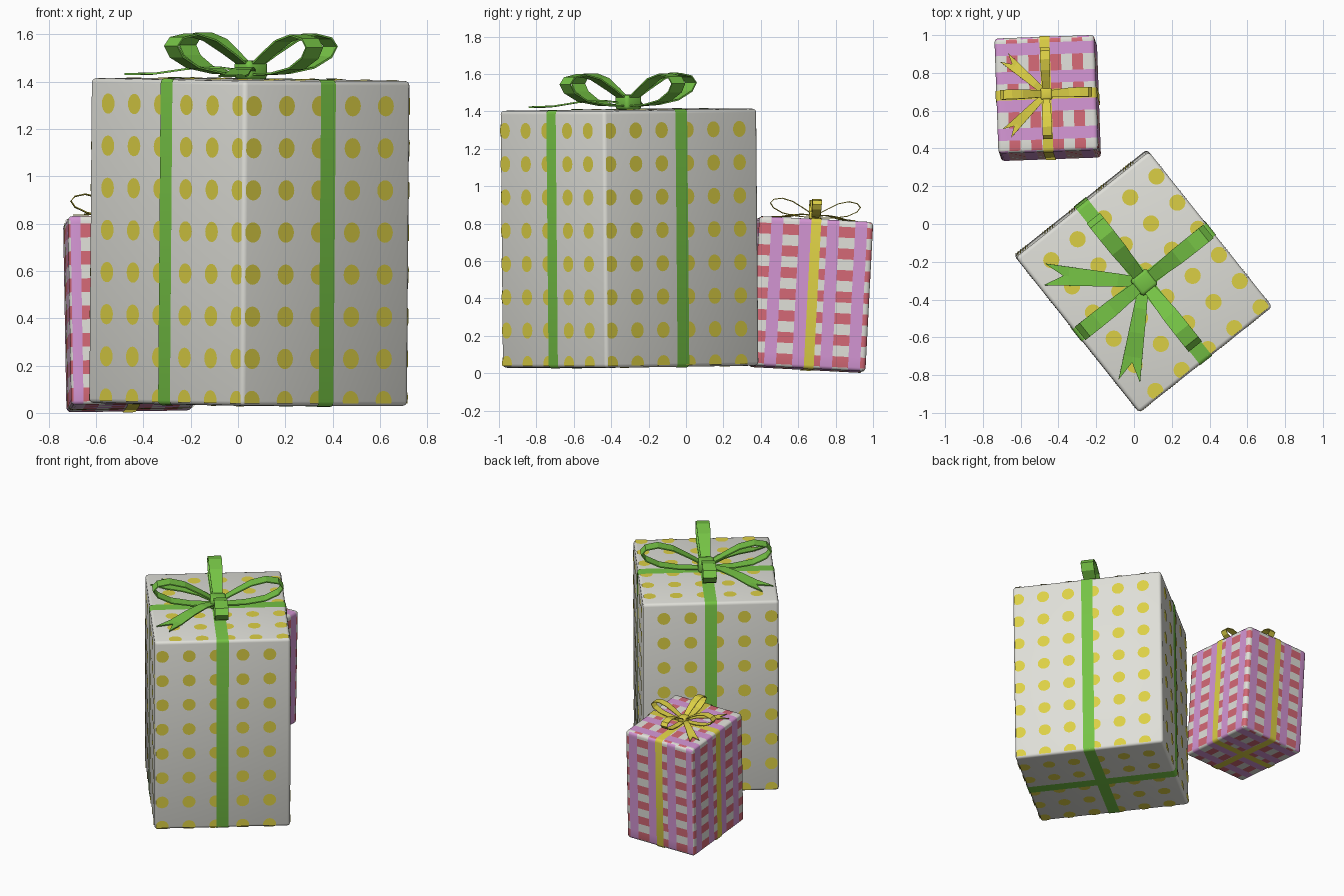
import bpy, bmesh, math
from mathutils import Matrix, Vector

if "Cube" in bpy.data.objects:
    bpy.data.objects.remove(bpy.data.objects["Cube"])


def material(name, r, g, b):
    m = bpy.data.materials.new(name)
    m.diffuse_color = (r, g, b, 1)
    m.use_nodes = True
    m.node_tree.nodes["Principled BSDF"].inputs["Base Color"].default_value = m.diffuse_color
    return m


WHITE = material("warm_white", 0.74, 0.74, 0.69)
YELLOW = material("yellow", 0.72, 0.63, 0.06)
GREEN = material("green", 0.18, 0.55, 0.06)
ORCHID = material("orchid", 0.65, 0.30, 0.65)
RED = material("soft_red", 0.66, 0.14, 0.18)


def finish(bm, name, mats, matrix, smooth=False):
    me = bpy.data.meshes.new(name)
    bm.to_mesh(me)
    bm.free()
    for m in mats:
        me.materials.append(m)
    ob = bpy.data.objects.new(name, me)
    bpy.context.collection.objects.link(ob)
    ob.matrix_world = matrix
    if smooth:
        bpy.ops.object.select_all(action='DESELECT')
        ob.select_set(True)
        bpy.context.view_layer.objects.active = ob
        bpy.ops.object.shade_smooth_by_angle(angle=math.radians(40))
    return ob


def box_bm(size, bevel, axis=None):
    """Bevelled box; with an axis only the edges along it are rounded."""
    bm = bmesh.new()
    bmesh.ops.create_cube(bm, size=1, matrix=Matrix.Diagonal((*size, 1)))
    edges = [e for e in bm.edges if axis is None
             or abs(e.verts[0].co[axis] - e.verts[1].co[axis]) > 1e-4]
    bmesh.ops.bevel(bm, geom=edges, offset=bevel, segments=3, profile=0.5, affect='EDGES')
    return bm


def dominant(n):
    return max(range(3), key=lambda i: abs(n[i]))


def ribbon_bands(name, size, width, mat, matrix):
    """Two flat bands wrapped around the box, crossing on top and bottom."""
    for axis, label in ((0, "a"), (1, "b")):
        s = [d + 0.008 for d in size]
        s[axis] = width
        bm = box_bm(s, 0.022, axis)
        bm.normal_update()
        ends = [f for f in bm.faces if abs(f.normal[axis]) > 0.9]
        bmesh.ops.delete(bm, geom=ends, context='FACES')
        finish(bm, f"{name}_ribbon_{label}", [mat], matrix, True)


def strip(name, pts, scale, mat, matrix, notch=0.0):
    """Ribbon strip through (x, z, width) points, optional V cut at the end."""
    bm = bmesh.new()
    rows = []
    for i, (x, z, w) in enumerate(pts):
        cut = notch if i == len(pts) - 1 else 0
        rows.append([bm.verts.new(Vector((x - (cut if t == 0 else 0), t * w / 2, z)) * scale)
                     for t in (-1, 0, 1)])
    for a, b in zip(rows, rows[1:]):
        for k in (0, 1):
            bm.faces.new((a[k], b[k], b[k + 1], a[k + 1]))
    ob = finish(bm, name, [mat], matrix)
    mod = ob.modifiers.new("thickness", 'SOLIDIFY')
    mod.thickness = 0.008 * scale
    mod.offset = 0


LOOP = [(0.02, 0.05, 0.06), (0.12, 0.11, 0.075), (0.22, 0.165, 0.088), (0.32, 0.19, 0.09),
        (0.40, 0.175, 0.09), (0.43, 0.14, 0.09), (0.40, 0.095, 0.09), (0.31, 0.05, 0.085),
        (0.18, 0.027, 0.075), (0.02, 0.02, 0.06)]
TAIL = [(0.02, 0.035, 0.05), (0.14, 0.05, 0.07), (0.27, 0.042, 0.085), (0.40, 0.022, 0.10),
        (0.53, 0.018, 0.115)]


def bow(name, top, scale, mat, matrix):
    base = matrix @ Matrix.Translation((0, 0, top))
    for i in range(4):
        strip(f"{name}_bow_loop_{i + 1}", LOOP, scale, mat,
              base @ Matrix.Rotation(i * math.pi / 2, 4, 'Z'))
    for i, ang in enumerate((137, 223)):
        strip(f"{name}_bow_tail_{i + 1}", TAIL, scale, mat,
              base @ Matrix.Rotation(math.radians(ang), 4, 'Z'), 0.10)
    bm = box_bm([d * scale for d in (0.11, 0.11, 0.08)], 0.02 * scale)
    finish(bm, f"{name}_bow_knot", [mat], base @ Matrix.Translation((0, 0, 0.04 * scale)), True)


def placement(loc, rx, ry, rz):
    return (Matrix.Translation(loc) @ Matrix.Rotation(math.radians(rx), 4, 'X')
            @ Matrix.Rotation(math.radians(ry), 4, 'Y')
            @ Matrix.Rotation(math.radians(rz), 4, 'Z'))


# ---- large gift: white box with yellow dots, green ribbon ----
BIG = (0.90, 1.05, 1.374)
big_m = placement((0.048, -0.302, 0.722), 0.5, 0.45, 38.5)
finish(box_bm(BIG, 0.02), "large_gift_box", [WHITE], big_m, True)

dots = bmesh.new()


def add_dot(axis, sign, p, q, r=0.043):
    """Thin disc on one side of the large box, trimmed at the side's edges."""
    ia, ib = [i for i in range(3) if i != axis]
    ring = []
    for k in range(20):
        t = k * math.tau / 20
        co = Vector((0, 0, 0))
        co[axis] = sign * (BIG[axis] / 2 + 0.002)
        for i, v in ((ia, p + r * math.cos(t)), (ib, q + r * math.sin(t))):
            lim = BIG[i] / 2 - 0.01
            co[i] = max(-lim, min(lim, v))
        ring.append(dots.verts.new(co))
    f = dots.faces.new(ring)
    f.normal_update()
    if f.normal[axis] * sign < 0:
        f.normal_flip()


us = [-0.40 + 0.178 * k for k in range(5)]
vs = [-0.488 + 0.177 * k for k in range(6)]
ws = [0.58 - 0.178 * k for k in range(8)]
for w in ws:
    for v in vs:
        add_dot(0, 1, v, w)
        add_dot(0, -1, v, w)
    for u in us:
        add_dot(1, 1, u, w)
        add_dot(1, -1, u, w)
for u in us:
    for v in vs:
        add_dot(2, 1, -u, v)
        add_dot(2, -1, u, v)
finish(dots, "large_gift_dots", [YELLOW], big_m)
ribbon_bands("large_gift", BIG, 0.08, GREEN, big_m)
bow("large_gift", BIG[2] / 2, 1.0, GREEN, big_m)

# ---- small gift: checked and striped box, yellow ribbon ----
SMALL = (0.53, 0.61, 0.80)
small_m = placement((-0.457, 0.667, 0.421), -3.0, -1.0, 2.0)
PERIOD, STRIPE, HALF = 0.15, 0.064, 0.0578
STRIPE_AT = {0: 0.055, 1: 0.092}     # centre of one orchid stripe, along x and y
CHECK_AT = {0: 0.20, 2: 0.366}       # upper border of one red check, along x and z


def is_stripe(c, i):
    d = (c - STRIPE_AT[i]) / PERIOD
    return abs(d - round(d)) * PERIOD < STRIPE / 2


def is_red(c, i):
    return math.floor((CHECK_AT[i] - c) / HALF) % 2 == 0


bm = box_bm(SMALL, 0.02)
cuts = [(i, at + k * PERIOD + s * STRIPE / 2)
        for i, at in STRIPE_AT.items() for k in range(-4, 5) for s in (-1, 1)]
cuts += [(i, at + k * HALF) for i, at in CHECK_AT.items() for k in range(-16, 5)]
for i, c in cuts:
    if abs(c) < SMALL[i] / 2 - 0.001:
        co, no = Vector((0, 0, 0)), Vector((0, 0, 0))
        co[i], no[i] = c, 1
        bmesh.ops.bisect_plane(bm, geom=bm.verts[:] + bm.edges[:] + bm.faces[:],
                               dist=1e-5, plane_co=co, plane_no=no)
bm.normal_update()
for f in bm.faces:
    c, a = f.calc_center_median(), dominant(f.normal)
    stripe_axis = 0 if a == 1 else 1
    check_axis = 0 if a == 2 else 2
    if is_stripe(c[stripe_axis], stripe_axis):
        f.material_index = 1
    elif is_red(c[check_axis], check_axis):
        f.material_index = 2
finish(bm, "small_gift_box", [WHITE, ORCHID, RED], small_m, True)
ribbon_bands("small_gift", SMALL, 0.053, YELLOW, small_m)
bow("small_gift", SMALL[2] / 2, 0.56, YELLOW, small_m)
